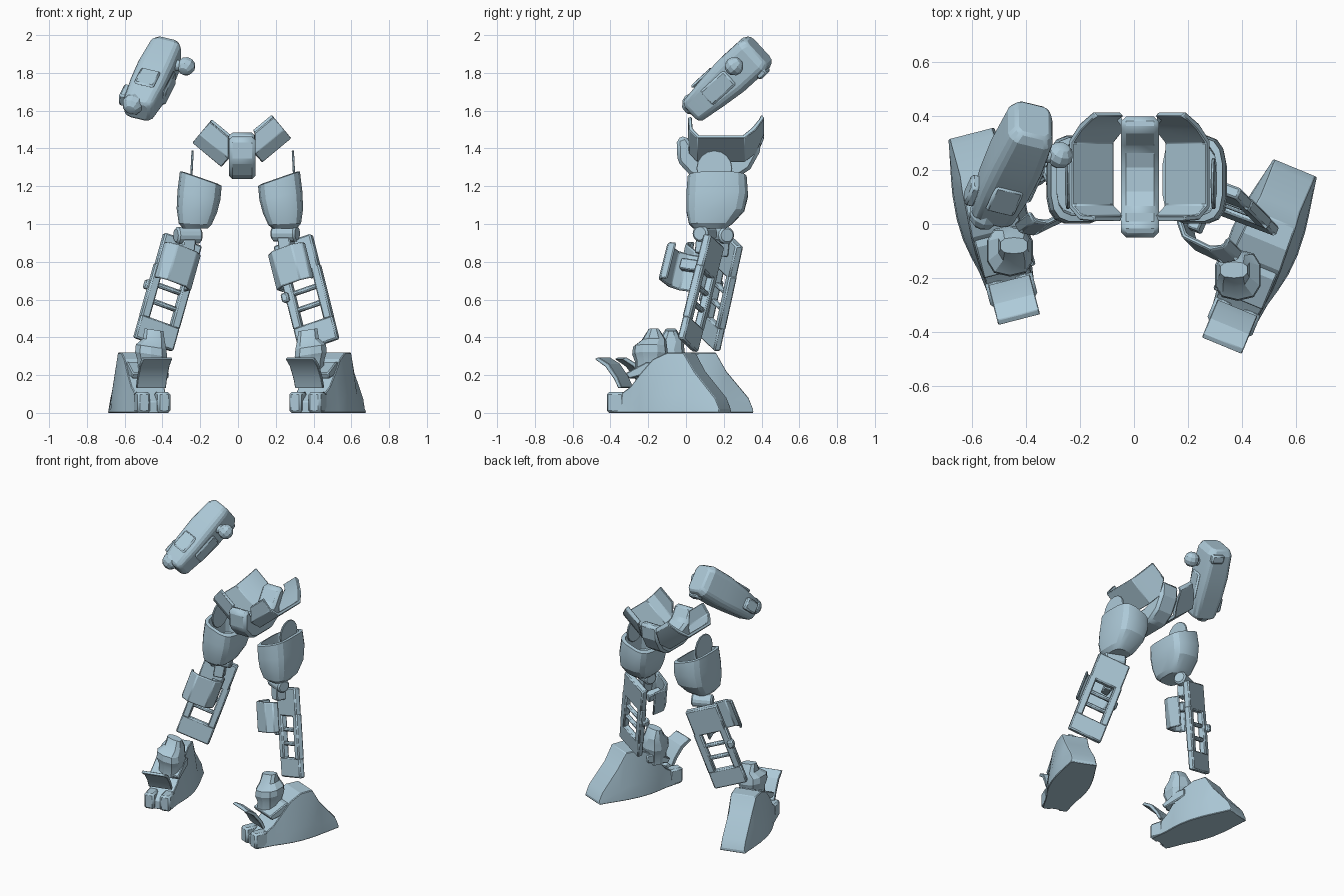
import bpy, bmesh, math
from mathutils import Vector, Matrix

if "Cube" in bpy.data.objects:
    bpy.data.objects.remove(bpy.data.objects["Cube"])

steel = bpy.data.materials.new("blue_grey")
steel.diffuse_color = (.42, .59, .69, 1)
steel.use_nodes = True
steel.node_tree.nodes["Principled BSDF"].inputs["Base Color"].default_value = steel.diffuse_color


def frame(o, z, x):
    """Matrix with origin o, exact z axis, and x axis as near as possible to x."""
    z = Vector(z).normalized()
    y = z.cross(Vector(x)).normalized()
    m = Matrix((y.cross(z), y, z)).transposed().to_4x4()
    m.translation = Vector(o)
    return m


def finish(name, bm, m, bevel=0.0):
    bmesh.ops.recalc_face_normals(bm, faces=bm.faces)
    me = bpy.data.meshes.new(name)
    bm.to_mesh(me)
    bm.free()
    me.materials.append(steel)
    ob = bpy.data.objects.new(name, me)
    bpy.context.collection.objects.link(ob)
    ob.matrix_world = m
    if bevel:
        b = ob.modifiers.new("edges", 'BEVEL')
        b.width, b.segments, b.limit_method = bevel, 1, 'ANGLE'
    bpy.ops.object.select_all(action='DESELECT')
    bpy.context.view_layer.objects.active = ob
    ob.select_set(True)
    bpy.ops.object.shade_smooth_by_angle(angle=math.radians(22))
    return ob


def loft(name, rings, m=Matrix(), bevel=0.0):
    bm = bmesh.new()
    vs = [[bm.verts.new(p) for p in r] for r in rings]
    n = len(vs[0])
    for a, b in zip(vs, vs[1:]):
        for i in range(n):
            j = (i + 1) % n
            bm.faces.new((a[i], a[j], b[j], b[i]))
    bm.faces.new(vs[0])
    bm.faces.new(vs[-1])
    return finish(name, bm, m, bevel)


def prism(name, pts, depth, m, bevel=0.0, trim=0.0):
    """Profile extruded along local z; trim slants the raised ends on one side."""
    rings = []
    for e in (-depth / 2, depth / 2):
        cut = trim if e * trim < 0 else 0
        rings.append([(p[0], p[1], e + (cut if p[1] > 0.08 else 0)) for p in pts])
    return loft(name, rings, m, bevel)


def oval(cx, cy, z, hx, hy, n=16, k=0.6, tilt=0.0):
    """Rounded-rectangle ring; k below 1 makes it boxier."""
    r = []
    for i in range(n):
        a = 2 * math.pi * (i + 0.5) / n
        c, s = math.cos(a), math.sin(a)
        dx = math.copysign(abs(c) ** k, c) * hx
        dy = math.copysign(abs(s) ** k, s) * hy
        r.append((cx + dx, cy + dy, z + tilt * dx))
    return r


def boxes(name, items, m, bevel=0.006):
    bm = bmesh.new()
    for x, y, z, sx, sy, sz in items:
        bmesh.ops.create_cube(bm, size=1, matrix=Matrix.Translation((x, y, z)) @ Matrix.Diagonal((sx, sy, sz, 1)))
    return finish(name, bm, m, bevel)


def cylinder(name, r, depth, m, n=14, bevel=0.01):
    bm = bmesh.new()
    bmesh.ops.create_cone(bm, cap_ends=True, segments=n, radius1=r, radius2=r, depth=depth)
    return finish(name, bm, m, bevel)


Y = (0, 1, 0)

# Pelvis: central saddle block
saddle = [(-.05, 1.45), (-.045, 1.33), (.02, 1.26), (.08, 1.237), (.26, 1.237), (.34, 1.29), (.39, 1.38),
          (.40, 1.48), (.345, 1.485), (.28, 1.39), (.21, 1.36), (.12, 1.36), (.05, 1.39), (.0, 1.47)]
prism("pelvis_block", saddle, .14, frame((.022, 0, 0), (1, 0, 0), Y), .018)

# Per-side leg data: shin top, shin bottom, guard, knee, ankle, foot centre, foot heel direction
legs = {
    1: ((.29, .15, .92), (.43, .01, .36), (.275, -.07, .78), (.25, .10, .95), (.385, -.19, 0), (.485, -.065, 0), (.38, .92, 0)),
    -1: ((-.29, .25, .93), (-.45, .125, .36), (-.315, .03, .78), (-.265, .19, .94), (-.46, -.10, 0), (-.53, .05, 0), (-.25, .97, 0)),
}
hip = [(.01, .145), (.015, .06), (.06, .0), (.31, .0), (.37, .06), (.415, .14), (.40, .165), (.385, .13),
       (.35, .075), (.30, .022), (.07, .022), (.035, .07), (.03, .15)]
guard = [(-.115, .10), (-.115, .02), (-.07, -.03), (.05, -.04), (.10, -.01), (.105, .03), (.09, .03),
         (.085, .0), (.045, -.02), (-.06, -.01), (-.095, .03), (-.1, .10)]

for s, (top, bot, gpos, knee, ankle, fpos, fdir) in legs.items():
    side = "right" if s > 0 else "left"

    def sx(x, mid=.01):
        return mid + s * (x - mid)

    # Flared hip plate with raised ends
    prism(side + "_hip_plate", hip, .20, frame((sx(.205, .02), 0, 1.378 + .012 * s), (.77, 0, .64 * s), Y), .004, .07 * s)

    # Hollow thigh shell with outer tab
    spec = [(.247, .125, .975, .065, .085, 0), (.247, .13, 1.0, .088, .115, .05), (.238, .155, 1.07, .108, .155, .1),
            (.227, .165, 1.15, .115, .165, .2), (.217, .165, 1.24, .112, .158, .35), (.217, .165, 1.245, .09, .135, .35),
            (.222, .165, 1.10, .085, .125, .2)]
    loft(side + "_thigh", [oval(sx(cx), cy, z, hx, hy, 16, .6, t * s) for cx, cy, z, hx, hy, t in spec])
    cylinder(side + "_thigh_tab", .095, .012, frame((sx(.295, .025), .15, 1.295), (1, 0, .05 * s), Y), 16, .003)

    # Knee joint
    w = Vector((.92 * s, -.39, 0))
    cylinder(side + "_knee_joint", .045, .14, frame(knee, w, (0, 0, 1)))
    boxes(side + "_knee_link", [(0, 0, -.05, .07, .07, .12)], frame(knee, (-.1 * s, .1, 1), w))

    # Shin: ladder-like back frame
    t, b = Vector(top), Vector(bot)
    axis = t - b
    m = frame((t + b) / 2, axis, w)
    boxes(side + "_shin_frame", [
        (0, 0, .195, .22, .045, .19), (0, 0, -.235, .23, .04, .13),
        (-.09, 0, -.03, .05, .045, .30), (.09, 0, -.03, .05, .045, .30),
        (0, 0, .012, .16, .03, .026), (0, 0, -.08, .16, .03, .026),
        (-.11 * s, -.02, .0, .04, .05, .05)], m, .008)

    # Curved knee guard in front of the shin
    gx = w if s > 0 else -w
    gp = [(s * x, y) for x, y in guard]
    prism(side + "_knee_guard", gp, .20, frame(gpos, axis, gx), .006)
    boxes(side + "_guard_bracket", [(-.06 * s, .07, .03, .05, .10, .06)], frame(gpos, axis, gx))

    # Ankle bulb
    ax, ay, _ = ankle
    spec = [(.20, .07, .08), (.27, .075, .08), (.31, .088, .095), (.35, .084, .09), (.385, .06, .065), (.44, .052, .03)]
    loft(side + "_ankle", [oval(ax - .015 * s * (z > .36), ay + .02 * (z > .36), z, hx, hy, 10, .75, .15 * s)
                           for z, hx, hy in spec])

    # Foot: lofted wedge, with s positions running from toe to heel
    fm = frame(fpos, (0, 0, 1), (fdir[1], -fdir[0], 0))
    sections = [(-.33, .085, .075, .06), (-.21, .10, .09, .14), (-.15, .115, .095, .21), (-.08, .128, .095, .285),
                (.0, .132, .09, .32), (.09, .125, .085, .32), (.15, .115, .078, .22), (.27, .092, .08, .08), (.295, .09, .078, .02)]
    loft(side + "_foot", [[(-a, y, 0), (a, y, 0), (a * .96, y, z * .3), (c, y, z), (-c, y, z), (-a * .96, y, z * .3)]
                          for y, a, c, z in sections], fm, .006)
    # Toe flap: curved thin plate, with instep plate and toe blocks
    flap = [(-.42, .285), (-.36, .245), (-.31, .18), (-.285, .13), (-.265, .135), (-.29, .19), (-.34, .26), (-.40, .295)]
    prism(side + "_toe_flap", flap, .16, fm @ frame((0, 0, 0), (1, 0, 0), Y), .003)
    instep = [(-.24, .21), (-.12, .27), (-.06, .27), (-.06, .22), (-.22, .18)]
    prism(side + "_instep_plate", instep, .20, fm @ frame((-.01 * s, 0, 0), (1, 0, 0), Y), .006)
    boxes(side + "_toe_blocks", [(-.055, -.30, .055, .07, .10, .11), (.055, -.30, .055, .07, .10, .11)], fm, .012)

# Detached forearm: tapered chamfered body
am = frame((-.455, .206, 1.755), (.15, .33, .30), (1, -.2, -.2))
body = [(-.245, .065, .06), (-.225, .085, .075), (-.08, .098, .095), (.06, .10, .11), (.22, .09, .11), (.26, .07, .092)]
loft("forearm_body", [oval(0, 0, z, hx, hy, 8, .4) for z, hx, hy in body], am, .01)
boxes("forearm_details", [(0, -.095, -.08, .11, .02, .13), (-.10, 0, -.15, .04, .08, .10),
                          (.03, .09, .20, .09, .06, .06), (.10, .0, -.02, .02, .10, .18)], am, .01)

# Rounded knob at the lower end and pod on the side
for name, c, r in (("forearm_knob", (-.555, .035, 1.635), .058), ("forearm_pod", (-.275, .255, 1.835), .05)):
    bm = bmesh.new()
    bmesh.ops.create_uvsphere(bm, u_segments=10, v_segments=6, radius=r)
    finish(name, bm, frame(c, (.15, .33, .30), (1, 0, 0)))
cylinder("forearm_pod_axle", .03, .12, frame((-.33, .255, 1.84), (1, 0, 0), Y), 10, .004)
